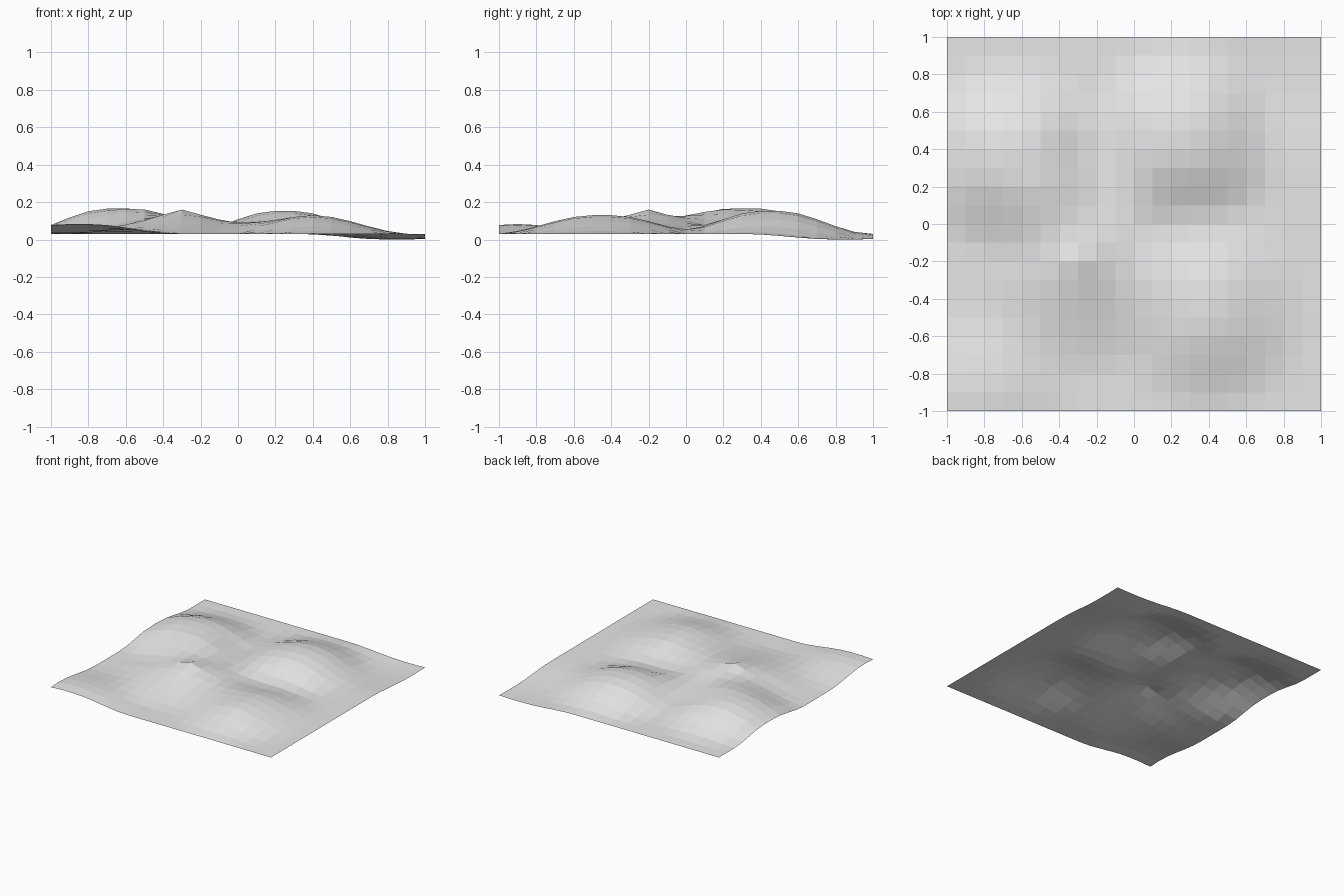
import bpy
import bmesh
from math import hypot

if "Cube" in bpy.data.objects:
    bpy.data.objects.remove(bpy.data.objects["Cube"])

GROUND = 0.03
CELLS = 20

# Each hill: two opposite corners of its flat top, height, radius, is it pointed
HILLS = [
    ((-0.7, 0.3), (-0.6, 0.4), 0.135, 0.50, False),    # back right hill
    ((0.2, 0.4), (0.3, 0.5), 0.123, 0.49, False),      # back left hill
    ((-0.3, -0.2), (-0.3, -0.2), 0.13, 0.60, True),    # middle peak
    ((0.4, -0.5), (0.4, -0.4), 0.10, 0.53, False),     # front left hill
    ((-0.9, -0.9), (-0.8, -0.9), 0.053, 0.50, False),  # front corner rise
    ((0.8, 0.8), (0.9, 0.9), -0.03, 0.50, False),      # back corner hollow
]


def lift(x, y, low, high, height, radius, pointed):
    """Height added by one hill, falling off around its flat top."""
    dx = max(low[0] - x, x - high[0], 0)
    dy = max(low[1] - y, y - high[1], 0)
    t = max(0, 1 - hypot(dx, dy) / radius)
    return height * (t ** 1.3 if pointed else t * t * (3 - 2 * t))


# Ground material
grey = bpy.data.materials.new("ground grey")
grey.use_nodes = True
colour = (0.8, 0.8, 0.8, 1)
grey.diffuse_color = colour
grey.node_tree.nodes["Principled BSDF"].inputs["Base Color"].default_value = colour

# Terrain sheet shaped by the hills
bm = bmesh.new()
bmesh.ops.create_grid(bm, x_segments=CELLS, y_segments=CELLS, size=1)
for v in bm.verts:
    v.co.z = max(0, GROUND + sum(lift(v.co.x, v.co.y, *hill) for hill in HILLS))
mesh = bpy.data.meshes.new("terrain")
bm.to_mesh(mesh)
bm.free()
mesh.materials.append(grey)
terrain = bpy.data.objects.new("terrain", mesh)
bpy.context.collection.objects.link(terrain)
